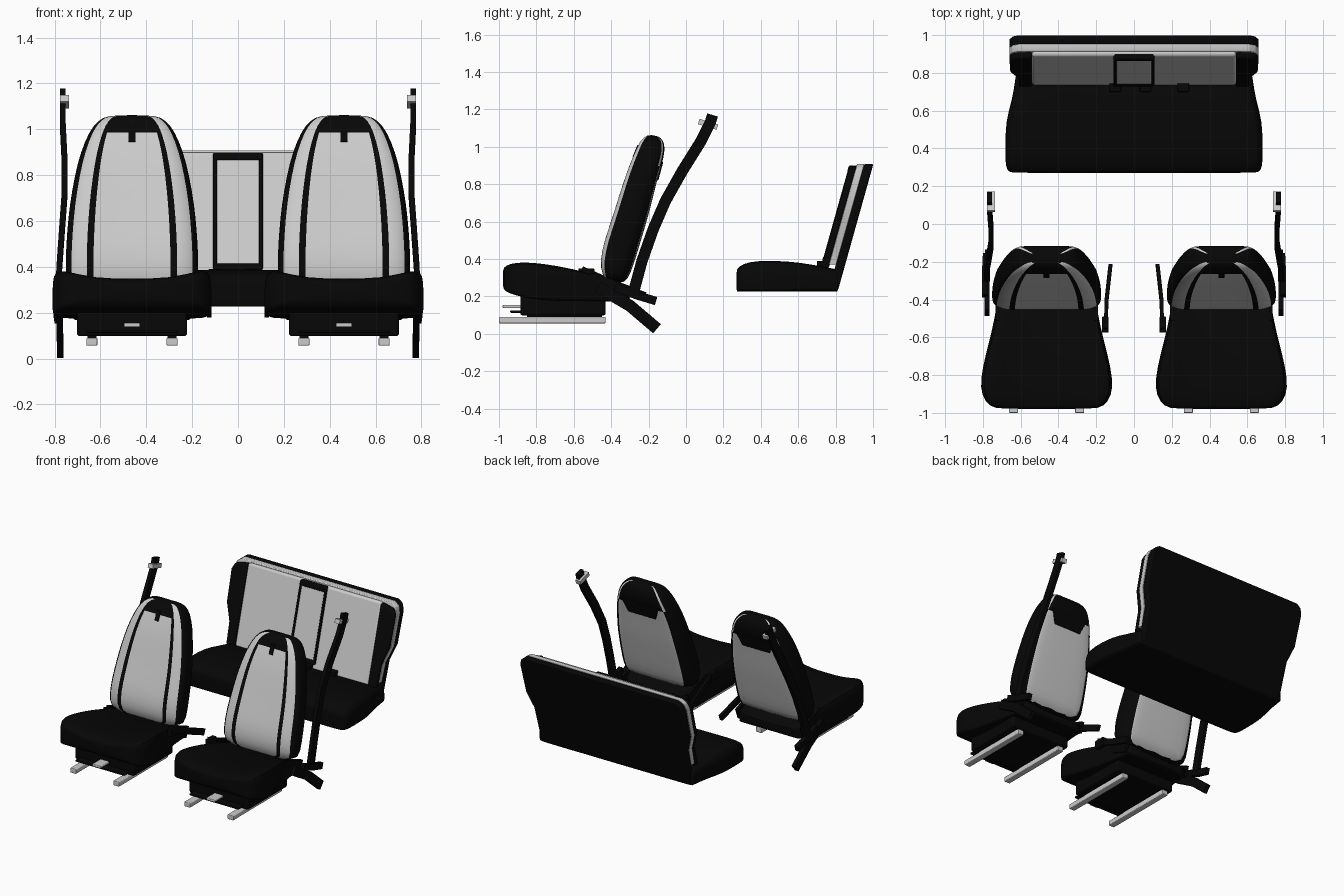
import bpy, bmesh, math
from mathutils import Vector

if "Cube" in bpy.data.objects:
    bpy.data.objects.remove(bpy.data.objects["Cube"])


def material(name, c):
    m = bpy.data.materials.new(name)
    m.diffuse_color = (c, c, c, 1)
    m.use_nodes = True
    m.node_tree.nodes["Principled BSDF"].inputs["Base Color"].default_value = m.diffuse_color
    return m


BLACK, GREY = material("black_cloth", 0.002), material("grey_cloth", 0.65)


def finish(name, bm, mats, bevel=0, subsurf=0):
    bmesh.ops.recalc_face_normals(bm, faces=bm.faces)
    me = bpy.data.meshes.new(name)
    bm.to_mesh(me)
    bm.free()
    ob = bpy.data.objects.new(name, me)
    bpy.context.collection.objects.link(ob)
    for m in mats:
        me.materials.append(m)
    if bevel:
        b = ob.modifiers.new("bevel", 'BEVEL')
        b.width, b.segments, b.limit_method = bevel, 3, 'ANGLE'
    if subsurf:
        s = ob.modifiers.new("subsurf", 'SUBSURF')
        s.levels = s.render_levels = subsurf
    bpy.ops.object.select_all(action='DESELECT')
    ob.select_set(True)
    bpy.context.view_layer.objects.active = ob
    bpy.ops.object.shade_smooth_by_angle(angle=math.radians(40))
    return ob


def loft(name, rings, mats, pick=None, subsurf=1):
    """Skin closed rings; pick(ring, column) gives the material index."""
    bm = bmesh.new()
    vs = [[bm.verts.new(p) for p in r] for r in rings]
    n = len(vs[0])
    for i in range(len(vs) - 1):
        for j in range(n):
            k = (j + 1) % n
            f = bm.faces.new((vs[i][j], vs[i][k], vs[i + 1][k], vs[i + 1][j]))
            f.material_index = pick(i, j) if pick else 0
    bm.faces.new(vs[0])
    bm.faces.new(vs[-1])
    return finish(name, bm, mats, subsurf=subsurf)


def full(half):
    """Mirror a half section that starts and ends on the centre line."""
    return half + [(-u, v) for u, v in half[-2:0:-1]]


def slab(name, outline, y0, y1, mat, shear=0, z0=0, cx=0, bevel=0.008):
    """Extrude an x-z outline along y, leaning back with height."""
    bm = bmesh.new()
    a, b = [[bm.verts.new((cx + x, y + shear * (z - z0), z)) for x, z in outline] for y in (y0, y1)]
    bm.faces.new(a)
    bm.faces.new(b)
    for i in range(len(a)):
        k = (i + 1) % len(a)
        bm.faces.new((a[i], a[k], b[k], b[i]))
    return finish(name, bm, [mat], bevel)


def rect(x0, x1, z0, z1):
    return [(x0, z0), (x1, z0), (x1, z1), (x0, z1)]


def box(name, x, y, z, mat, bevel=0.005):
    return slab(name, rect(x[0], x[1], z[0], z[1]), y[0], y[1], mat, bevel=bevel)


def strip(name, path, width, thick, mat):
    """Flat band whose broad side faces x."""
    rings = []
    for i, p in enumerate(path):
        t = Vector(path[min(i + 1, len(path) - 1)]) - Vector(path[max(i - 1, 0)])
        n = Vector((0, -t.z, t.y)).normalized() * width / 2
        h = Vector((thick / 2, 0, 0))
        p = Vector(p)
        rings.append([p + n + h, p - n + h, p - n - h, p + n - h])
    return loft(name, rings, [mat], subsurf=0)


def cushion(name, cx, rows, dip):
    """Rows of (y, half width, bottom, top); dip lowers the middle of the top."""
    sec = full([(0, 0), (.8, 0), (.985, 0), (1, .04), (1, .3), (1, .75), (.97, .95), (.86, 1),
                (.5, 1 - dip), (0, 1 - dip)])
    rings = [[(cx + u * w, y, b + v * (t - b)) for u, v in sec] for y, w, b, t in rows]
    return loft(name, rings, [BLACK])


# Shared front seat sections
back_sec = full([(0, 1), (.7, .99), (.82, .95), (.86, .92), (.98, .75), (1, .5), (.995, .3), (.975, .2),
                 (.925, .12), (.8, .03), (.665, .01), (.63, .01), (.3, .02), (0, .02)])
back_rows = [(-.43, .27, -.33, .265, .275), (-.462, .35, -.295, .32, .29), (-.452, .45, -.255, .45, .29),
             (-.42, .55, -.225, .55, .284), (-.38, .67, -.19, .67, .273), (-.34, .8, -.16, .8, .25),
             (-.305, .9, -.13, .9, .225), (-.265, .995, -.11, .985, .187), (-.24, 1.04, -.12, 1.035, .15),
             (-.205, 1.065, -.15, 1.06, .105)]


def seat_colour(i, j):
    j = min(j, len(back_sec) - 1 - j)
    if j < 2:
        return 1 if i < 6 else 0
    if j == 2:
        return 1 if i >= 6 else 0
    if j in (8, 9):
        return 1
    return 1 if j > 10 and i < 7 else 0


for s in (-1, 1):
    c = .4625 * s
    side = "right" if s > 0 else "left"
    # Seat cushion, backrest and base
    cushion(side + "_seat_cushion", c,
            [(-.98, .25, .25, .345), (-.968, .3, .225, .37), (-.91, .346, .205, .388), (-.82, .35, .185, .388),
             (-.7, .325, .175, .372), (-.55, .285, .175, .34), (-.42, .262, .175, .3), (-.31, .25, .165, .245),
             (-.3, .25, .165, .24)], .2)
    loft(side + "_seat_backrest",
         [[(c + u * w, fy + v * (by - fy), fz + v * (bz - fz)) for u, v in back_sec]
          for fy, fz, by, bz, w in back_rows], [BLACK, GREY], seat_colour)
    slab(side + "_front_tab", rect(-.016, .016, .945, 1.01), -.286, -.27, BLACK, .4, .945, c, .003)
    slab(side + "_back_flap", [(-.11, .82), (.11, .82), (.15, .92), (-.15, .92)], -.165, -.148, BLACK, .27, .82, c, .004)
    box(side + "_seat_base", (c - .24, c + .24), (-.885, -.43), (.098, .23), BLACK, .012)
    # Rails and adjusting levers
    for dx in (-.175, .175):
        box(side + "_seat_rail", (c + dx - .024, c + dx + .024), (-1, -.43), (.056, .09), GREY)
        box(side + "_rail_bracket", (c + dx - .02, c + dx + .02), (-.85, -.45), (.085, .1), BLACK)
    box(side + "_slide_lever", (c - .035, c + .035), (-.98, -.86), (.137, .155), GREY)
    box(side + "_lower_lever", (c - .2, c + .2), (-.94, -.87), (.112, .125), BLACK)
    # Hinge covers
    for dx in (-.262, .262):
        strip(side + "_hinge_cover", [(c + dx, -.52, .29), (c + dx, -.4, .25), (c + dx, -.31, .215)], .08, .02, BLACK)
    # Shoulder belt with its anchor ring
    strip(side + "_shoulder_belt",
          [(.785 * s, -.28, .225), (.78 * s, -.235, .39), (.768 * s, -.175, .56), (.757 * s, -.11, .71),
           (.757 * s, -.02, .87), (.765 * s, .08, 1.03), (.765 * s, .13, 1.13), (.765 * s, .142, 1.17)],
          .06, .025, BLACK)
    strip(side + "_belt_ring", [(.757 * s, .068, 1.135), (.757 * s, .168, 1.105)], .03, .04, GREY)
    # Lap belt, anchor and inner buckle
    strip(side + "_belt_anchor", [(.778 * s, -.47, .25), (.778 * s, -.3, .15), (.775 * s, -.155, .027)], .064, .028, BLACK)
    strip(side + "_lap_buckle", [(.79 * s, -.38, .25), (.79 * s, -.26, .205), (.785 * s, -.16, .175)], .045, .03, BLACK)
    strip(side + "_inner_buckle_strap", [(.15 * s, -.56, .34), (.145 * s, -.4, .27), (.125 * s, -.22, .2)], .045, .02, BLACK)
    box(side + "_inner_buckle", sorted((.135 * s, .17 * s)), (-.575, -.49), (.29, .35), BLACK)

# Rear bench cushion
cushion("bench_cushion", 0,
        [(.27, .65, .226, .335), (.274, .66, .226, .35), (.3, .68, .226, .375), (.38, .682, .226, .395),
         (.55, .68, .226, .39), (.65, .645, .226, .376), (.79, .625, .226, .35), (.808, .622, .226, .345),
         (.812, .62, .226, .34)], .03)

# Rear bench backrest, three leaning layers
LEAN = .28
upper = [(.612, .5), (.655, .62), (.66, .84), (.645, .885), (.61, .908)]
for name, z, y0, y1, mat, bev in (("bench_back_shell", .23, .762, .812, BLACK, .01),
                                  ("bench_back_edge", .37, .725, .764, GREY, .004)):
    half = [(.605, z)] + upper
    slab(name, half + [(-x, h) for x, h in half[::-1]], y0, y1, mat, LEAN, .23, bevel=bev)
slab("bench_back_panel", rect(-.54, .54, .35, .9), .7, .73, GREY, LEAN, .23, bevel=.012)
for s in (-1, 1):
    bolster = [(.54 * s, .35), (.608 * s, .35), (.612 * s, .5), (.655 * s, .62), (.66 * s, .84), (.64 * s, .88), (.54 * s, .9)]
    slab("bench_side_bolster", bolster, .69, .727, BLACK, LEAN, .23, bevel=.012)
    slab("armrest_border", rect(.092 * s, .108 * s, .39, .89), .685, .71, BLACK, LEAN, .23, bevel=.004)
# Fold-down armrest and rear buckles
slab("armrest", rect(-.095, .095, .4, .89), .69, .71, GREY, LEAN, .23)
slab("armrest_cap", rect(-.108, .108, .865, .9), .683, .72, BLACK, LEAN, .23)
slab("armrest_foot", rect(-.108, .108, .385, .415), .683, .71, BLACK, LEAN, .23)
for x in (-.1, .06, .26):
    box("bench_buckle", (x - .03, x + .03), (.7, .76), (.35, .39), BLACK)
